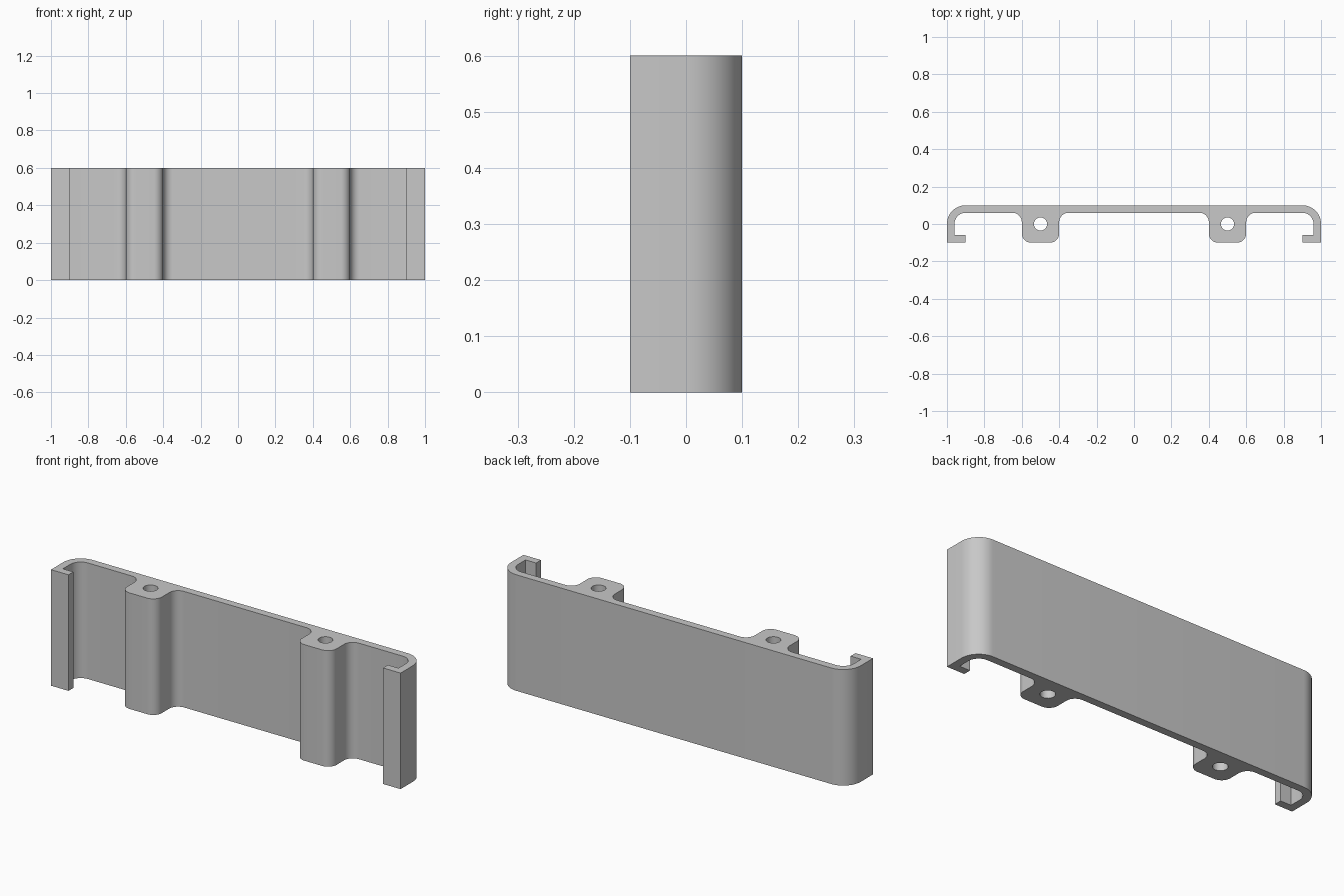
import bpy
import bmesh
from math import pi, cos, sin, radians
from mathutils import Vector

default = bpy.data.objects.get("Cube")
if default:
    bpy.data.objects.remove(default, do_unlink=True)

HEIGHT = 0.6
ARC_STEPS = 12


def round_corners(corners):
    """Replace each right-angled corner (x, y, radius) by a quarter arc."""
    outline = []
    for i, (x, y, r) in enumerate(corners):
        p = Vector((x, y))
        if r == 0:
            outline.append(p)
            continue
        before = (Vector(corners[i - 1][:2]) - p).normalized()
        after = (Vector(corners[(i + 1) % len(corners)][:2]) - p).normalized()
        centre = p + (before + after) * r
        for k in range(ARC_STEPS + 1):
            a = k / ARC_STEPS * pi / 2
            outline.append(centre - after * r * cos(a) - before * r * sin(a))
    return outline


def circle(cx, cy, r, count=32):
    return [Vector((cx + r * cos(2 * pi * k / count), cy + r * sin(2 * pi * k / count)))
            for k in range(count)]


def add_loop(bm, points):
    verts = [bm.verts.new((p.x, p.y, 0)) for p in points]
    for i, v in enumerate(verts):
        bm.edges.new((verts[i - 1], v))


# Half of the section: outer corner, end lip, inner corner, screw boss
half = [
    (1.0, 0.1, 0.1), (1.0, -0.1, 0), (0.9, -0.1, 0), (0.9, -0.06, 0),
    (0.96, -0.06, 0), (0.96, 0.06, 0.06),
    (0.6, 0.06, 0.05), (0.6, -0.1, 0.05), (0.4, -0.1, 0.05), (0.4, 0.06, 0.05),
]
section = half + [(-x, y, r) for x, y, r in reversed(half)]

# Fill the section around the two screw holes and extrude it upwards
bm = bmesh.new()
add_loop(bm, round_corners(section))
for side in (-1, 1):
    add_loop(bm, circle(0.5 * side, 0, 0.035))
bmesh.ops.triangle_fill(bm, use_beauty=True, use_dissolve=False, edges=bm.edges[:])
extruded = bmesh.ops.extrude_face_region(bm, geom=bm.faces[:], use_keep_orig=True)
top = [g for g in extruded["geom"] if isinstance(g, bmesh.types.BMVert)]
bmesh.ops.translate(bm, verts=top, vec=(0, 0, HEIGHT))
bmesh.ops.recalc_face_normals(bm, faces=bm.faces[:])

mesh = bpy.data.meshes.new("channel_bracket")
bm.to_mesh(mesh)
bm.free()
bracket = bpy.data.objects.new("channel_bracket", mesh)
bpy.context.collection.objects.link(bracket)

# Plain grey finish
grey = bpy.data.materials.new("plain_grey")
grey.use_nodes = True
colour = (0.58, 0.58, 0.58, 1)
grey.diffuse_color = colour
grey.node_tree.nodes["Principled BSDF"].inputs["Base Color"].default_value = colour
mesh.materials.append(grey)

# Smooth arcs, crisp edges
bpy.ops.object.select_all(action="DESELECT")
bracket.select_set(True)
bpy.context.view_layer.objects.active = bracket
bpy.ops.object.shade_smooth_by_angle(angle=radians(30))
